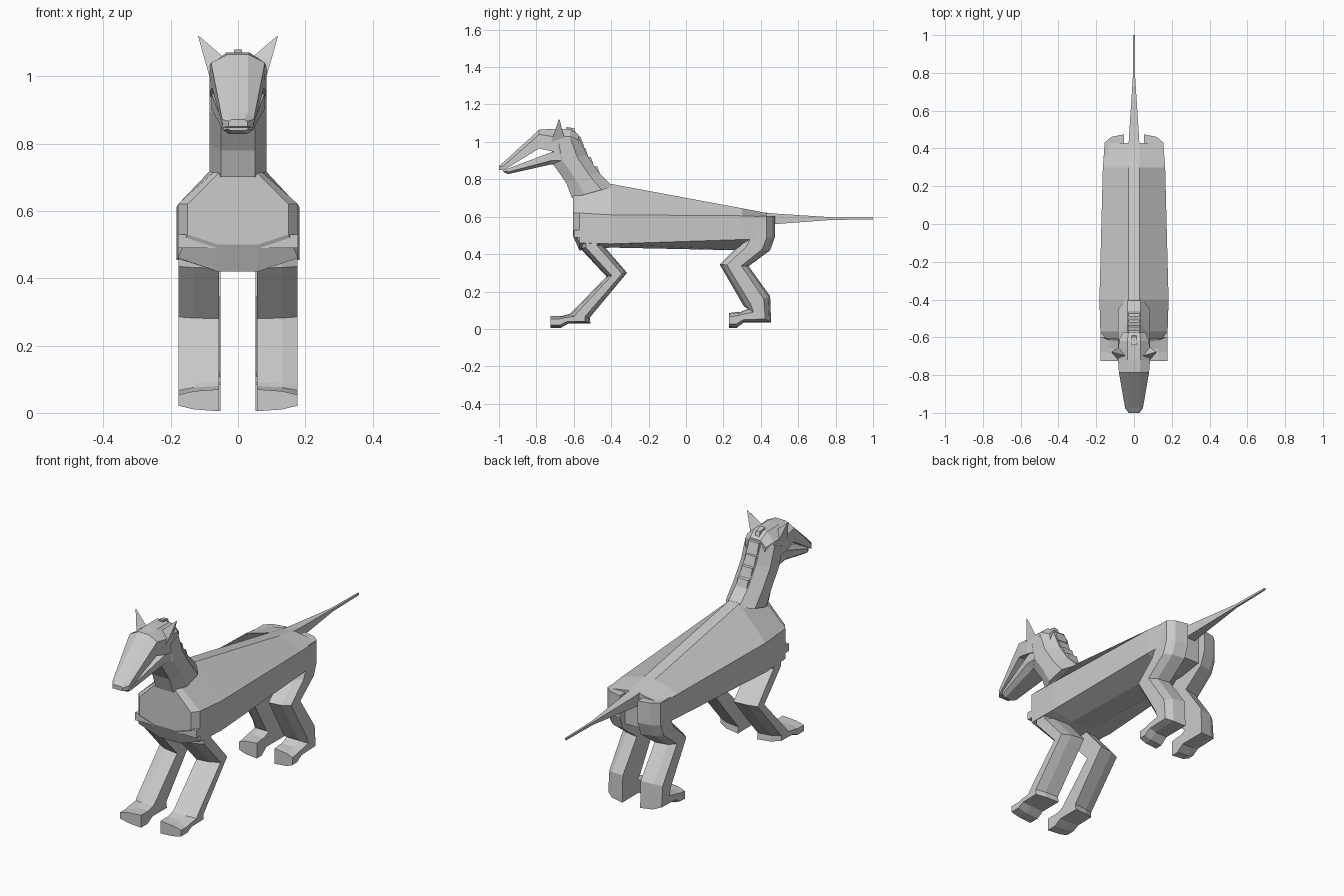
import bpy, bmesh
from mathutils import Vector


def loft(name, rings, mirror=False):
    """Skin a list of equal-length rings and cap both ends."""
    bm = bmesh.new()
    rows = [[bm.verts.new(p) for p in r] for r in rings]
    n = len(rows[0])
    for a, b in zip(rows, rows[1:]):
        for i in range(n):
            j = (i + 1) % n
            bm.faces.new((a[i], a[j], b[j], b[i]))
    bm.faces.new(rows[0])
    bm.faces.new(rows[-1])
    bmesh.ops.recalc_face_normals(bm, faces=bm.faces)
    me = bpy.data.meshes.new(name)
    bm.to_mesh(me)
    bm.free()
    ob = bpy.data.objects.new(name, me)
    bpy.context.collection.objects.link(ob)
    if mirror:
        ob.modifiers.new("Mirror", 'MIRROR').use_mirror_merge = False
    return ob


def half_ring(y, half):
    """Symmetric ring at depth y from right-hand (x, z) points, top to bottom."""
    return [(x, y, z) for x, z in half] + [(-x, y, z) for x, z in reversed(half)]


def limb(name, pairs, section, mirror=False):
    """Loft between (y, z) front/back pairs; section holds (x, front-to-back)."""
    rings = []
    for f, b in pairs:
        f, b = Vector((0, *f)), Vector((0, *b))
        rings.append([f.lerp(b, t) + Vector((x, 0, 0)) for x, t in section])
    return loft(name, rings, mirror)


def half_round(inner, mid, outer):
    return [(inner, 0), (mid, .08), (outer, .25), (outer, .75), (mid, .92), (inner, 1)]


def oval(front, side, back):
    return [(front, 0), (side, .3), (side, .72), (back, 1),
            (-back, 1), (-side, .72), (-side, .3), (-front, 0)]


# Trunk from chest to rump
loft("body", [half_ring(y, h) for y, h in [
    (-.605, [(.06, .71), (.15, .62), (.15, .53), (.06, .5)]),
    (-.57, [(.06, .725), (.178, .62), (.178, .46), (.06, .42)]),
    (-.40, [(.03, .775), (.183, .61), (.183, .455), (.06, .435)]),
    (.30, [(.03, .645), (.165, .605), (.16, .478), (.06, .42)]),
    (.43, [(.03, .62), (.155, .6), (.15, .48), (.06, .44)])]])

# Chest band
loft("chest_band", [half_ring(y, [(.06, .53), (.178, .53), (.178, .49), (.06, .49)])
                    for y in (-.6, -.54)])

# Legs
limb("front_leg", [
    ((-.57, .52), (-.44, .52)), ((-.565, .43), (-.445, .45)),
    ((-.425, .28), (-.315, .30)), ((-.61, .09), (-.515, .06)),
    ((-.625, .08), (-.51, .028)), ((-.66, .07), (-.63, .028)),
    ((-.68, .07), (-.67, .005)), ((-.725, .07), (-.725, .005))],
    half_round(.056, .13, .177), True)
limb("hind_leg", [
    ((.30, .605), (.475, .605)), ((.30, .48), (.475, .49)),
    ((.28, .445), (.45, .42)), ((.18, .345), (.335, .335)),
    ((.31, .12), (.45, .175)), ((.33, .108), (.455, .035)),
    ((.29, .09), (.31, .035)), ((.265, .09), (.27, .005)),
    ((.23, .085), (.23, .005))],
    half_round(.052, .12, .155), True)

# Tail
loft("tail", [half_ring(y, [(w, t), (w, b)]) for y, w, t, b in [
    (.40, .03, .625, .555), (.47, .026, .617, .56),
    (.78, .006, .597, .583), (1.0, .004, .595, .585)]])

# Neck
limb("neck", [((-.61, .70), (-.39, .76)), ((-.64, .78), (-.47, .84)),
              ((-.71, .88), (-.53, .93)), ((-.72, .97), (-.575, 1.03))],
     oval(.05, .085, .035))

# Skull with upper snout
loft("upper_head", [half_ring(y, h) for y, h in [
    (-.575, [(.03, 1.04), (.06, 1.01), (.05, .95)]),
    (-.62, [(.035, 1.07), (.08, 1.03), (.08, .93)]),
    (-.72, [(.035, 1.07), (.085, 1.03), (.085, .95)]),
    (-.785, [(.03, 1.065), (.08, 1.04), (.077, .965)]),
    (-.975, [(.03, .892), (.047, .872), (.045, .848)]),
    (-1.0, [(.018, .872), (.028, .866), (.028, .85)])]])

# Lower jaw
loft("lower_jaw", [half_ring(y, [(w, t), (w, m), (w * .6, b)]) for y, w, t, m, b in [
    (-.64, .08, .96, .90, .86), (-.72, .078, .945, .90, .88),
    (-.95, .044, .858, .84, .828), (-.975, .03, .852, .842, .838)]])

# Ears
loft("ear", [[(.035, -.70, 1.05), (.085, -.72, 1.0), (.08, -.65, 1.02)],
             [(.117, -.678, 1.12), (.119, -.68, 1.12), (.119, -.676, 1.12)]], True)

# Mane plates down the back of the neck
for i, (y, z) in enumerate([(-.61, 1.065), (-.575, 1.02), (-.55, .96), (-.52, .91), (-.485, .86)]):
    w = .012 if i == 0 else .03
    limb(f"mane_plate_{i + 1}", [((y - .03, z + .015), (y + .012, z + .008)),
                                 ((y - .02, z - .06), (y + .03, z - .045))],
         [(w, 0), (w, 1), (-w, 1), (-w, 0)])
